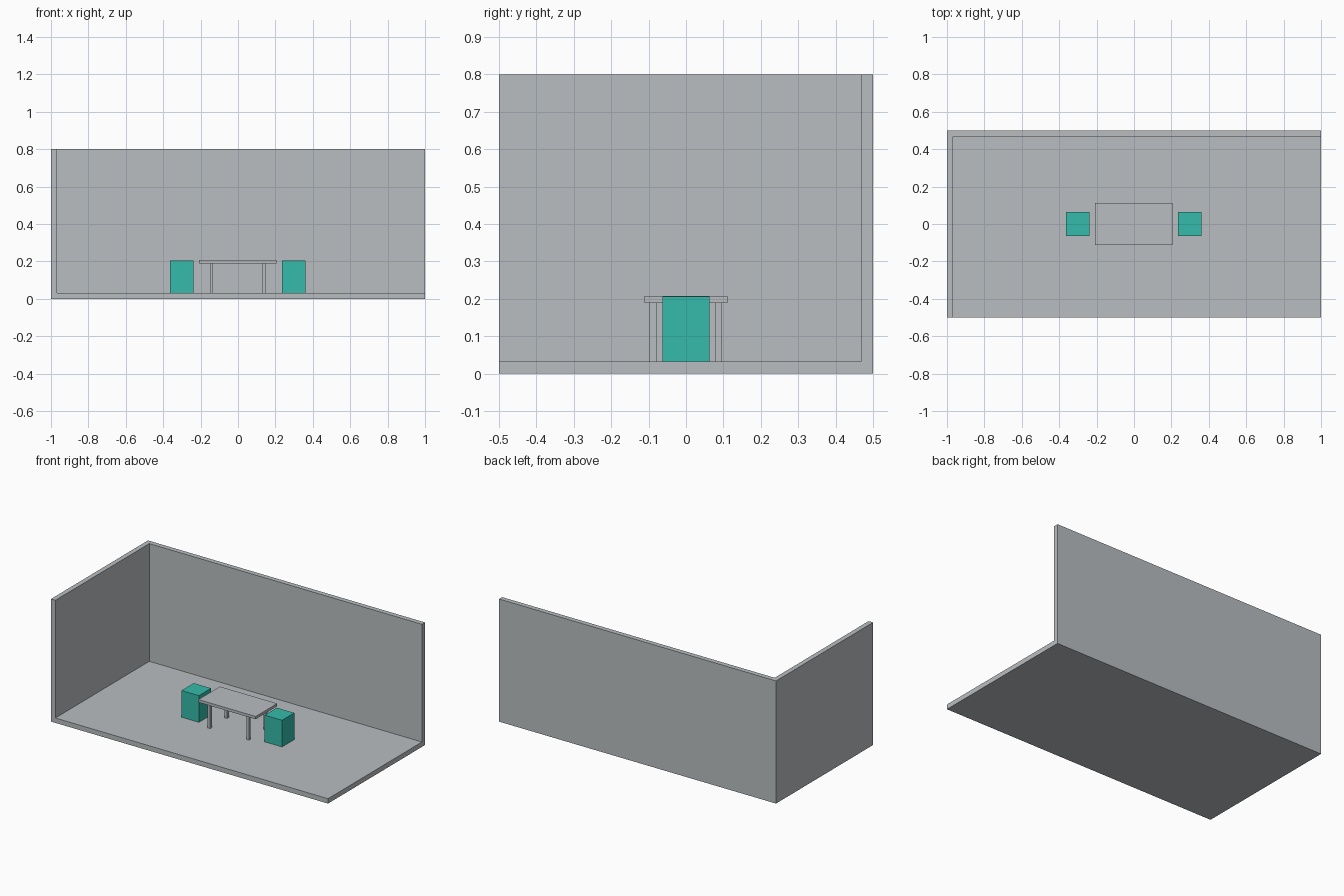
import bpy
import bmesh

if "Cube" in bpy.data.objects:
    bpy.data.objects.remove(bpy.data.objects["Cube"])


def material(name, color):
    mat = bpy.data.materials.new(name)
    mat.diffuse_color = (*color, 1.0)
    mat.use_nodes = True
    mat.node_tree.nodes["Principled BSDF"].inputs["Base Color"].default_value = mat.diffuse_color
    return mat


grey = material("light_grey", (0.49, 0.515, 0.533))
teal = material("teal", (0.035, 0.50, 0.41))


def box(name, lo, hi, mat, open_sides=()):
    """Axis-aligned box; faces whose normal is in open_sides are removed."""
    bm = bmesh.new()
    bmesh.ops.create_cube(bm, size=1.0)
    bm.normal_update()
    drop = [f for f in bm.faces
            if tuple(round(c) for c in f.normal) in open_sides]
    bmesh.ops.delete(bm, geom=drop, context='FACES')
    for v in bm.verts:
        v.co = [l + (c + 0.5) * (h - l) for c, l, h in zip(v.co, lo, hi)]
    mesh = bpy.data.meshes.new(name)
    bm.to_mesh(mesh)
    bm.free()
    mesh.materials.append(mat)
    obj = bpy.data.objects.new(name, mesh)
    bpy.context.collection.objects.link(obj)
    return obj


FLOOR = 0.032

# Room shell: floor, left wall and back wall, thickened inwards
room = box("room_shell", (-1, -0.5, 0), (1, 0.5, 0.8), grey,
           open_sides=[(1, 0, 0), (0, -1, 0), (0, 0, 1)])
solid = room.modifiers.new("thickness", 'SOLIDIFY')
solid.thickness = FLOOR
solid.offset = -1
solid.use_even_offset = True

# Table top and four legs
box("table_top", (-0.208, -0.111, 0.189), (0.205, 0.111, 0.207), grey)
for side, x in (("left", -0.142), ("right", 0.138)):
    for end, y in (("front", -0.088), ("back", 0.086)):
        box(f"{end}_{side}_leg", (x - 0.009, y - 0.009, FLOOR),
            (x + 0.009, y + 0.009, 0.189), grey)

# Block stools at both ends of the table
for side, x in (("left", -0.301), ("right", 0.299)):
    box(f"{side}_stool", (x - 0.063, -0.063, FLOOR),
        (x + 0.063, 0.063, 0.206), teal)
